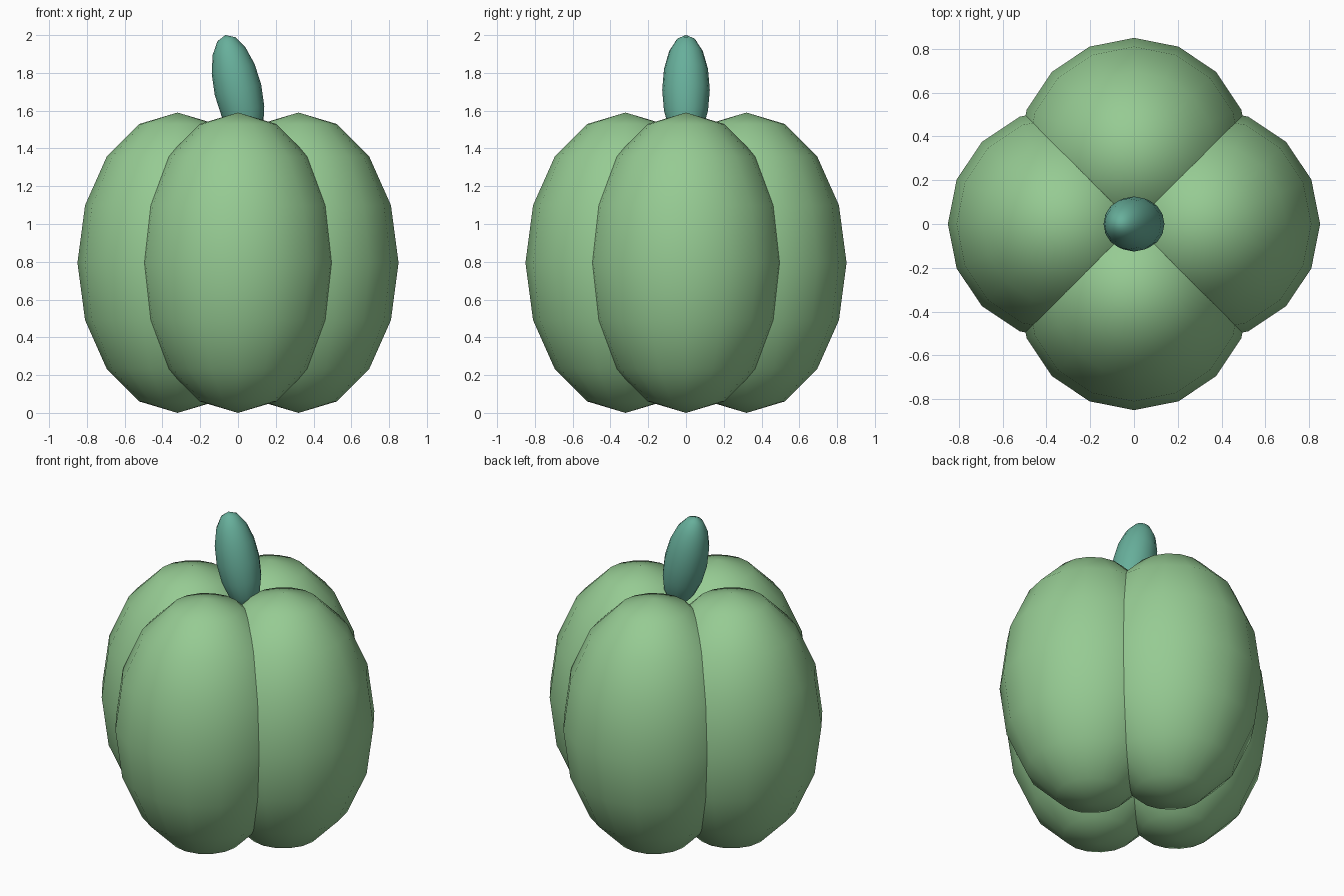
import bpy
from math import cos, pi, radians, sin

cube = bpy.data.objects.get("Cube")
if cube:
    bpy.data.objects.remove(cube, do_unlink=True)


def make_material(name, colour):
    mat = bpy.data.materials.new(name)
    mat.use_nodes = True
    mat.diffuse_color = colour
    mat.node_tree.nodes["Principled BSDF"].inputs["Base Color"].default_value = colour
    return mat


def ellipsoid(name, centre, radii, mat, tilt=0.0):
    bpy.ops.mesh.primitive_uv_sphere_add(
        segments=16, ring_count=8, radius=1, location=centre, rotation=(0, tilt, 0))
    obj = bpy.context.object
    obj.name = name
    obj.scale = radii
    obj.data.materials.append(mat)
    bpy.ops.object.shade_smooth()
    return obj


skin = make_material("light green skin", (0.305, 0.597, 0.292, 1))
stalk = make_material("teal stem", (0.136, 0.429, 0.328, 1))

# Four overlapping lobes around the centre
for i, side in enumerate(("left", "back", "right", "front")):
    a = i * pi / 2
    ellipsoid(side + "_lobe", (0.32 * cos(a), 0.32 * sin(a), 0.795),
              (0.53, 0.53, 0.795), skin)

# Leaning stem
ellipsoid("stem", (0, 0, 1.71), (0.126, 0.126, 0.298), stalk, radians(-13))
